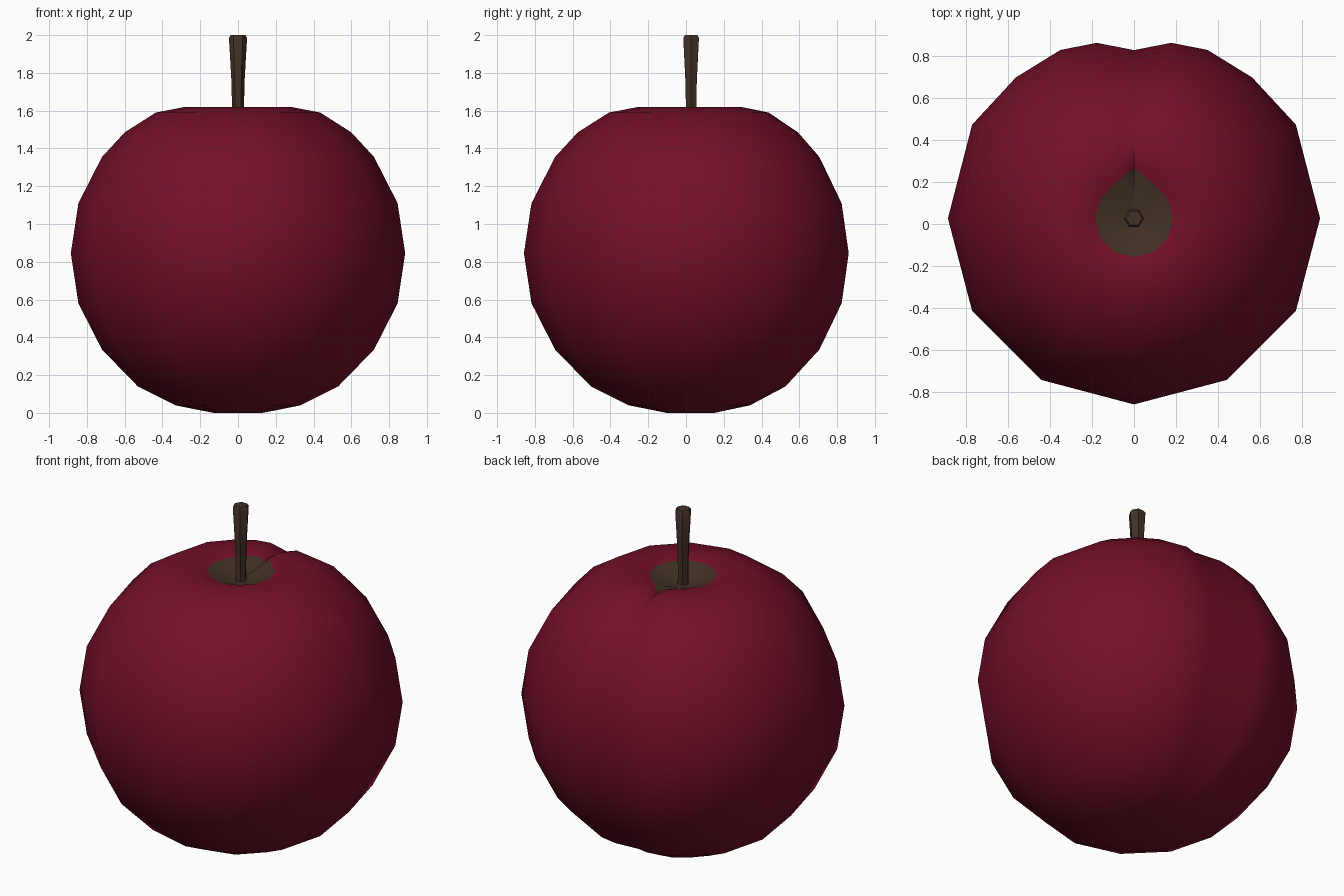
import bpy, bmesh, math

if "Cube" in bpy.data.objects:
    bpy.data.objects.remove(bpy.data.objects["Cube"])

CY = 0.027  # the fruit axis sits slightly behind centre


def material(name, rgb):
    m = bpy.data.materials.new(name)
    m.diffuse_color = (*rgb, 1)
    m.use_nodes = True
    m.node_tree.nodes["Principled BSDF"].inputs["Base Color"].default_value = m.diffuse_color
    return m


red = material("dark red skin", (0.172, 0.0048, 0.020))
brown = material("brown stem", (0.055, 0.030, 0.019))


def lathe(name, section, rings, mats, mat_rule, shape=lambda i, k, x, y, z: (x, y, z)):
    """Stack scaled copies of a cross-section, bridge them, cap both ends."""
    bm = bmesh.new()
    n = len(section)
    loops = []
    for k, (r, z) in enumerate(rings):
        pts = [shape(i, k, x * r, y * r, z) for i, (x, y) in enumerate(section)]
        loops.append([bm.verts.new((x, y + CY, z)) for x, y, z in pts])
    for k in range(len(loops) - 1):
        a, b = loops[k], loops[k + 1]
        for i in range(n):
            j = (i + 1) % n
            f = bm.faces.new((a[i], a[j], b[j], b[i]))
            f.material_index = mat_rule(k)
    bm.faces.new(loops[0][::-1])
    bm.faces.new(loops[-1]).material_index = mat_rule(len(rings) - 1)
    bmesh.ops.recalc_face_normals(bm, faces=bm.faces)
    me = bpy.data.meshes.new(name)
    bm.to_mesh(me)
    bm.free()
    for m in mats:
        me.materials.append(m)
    ob = bpy.data.objects.new(name, me)
    bpy.context.collection.objects.link(ob)
    bpy.context.view_layer.objects.active = ob
    ob.select_set(True)
    bpy.ops.object.shade_smooth_by_angle(angle=math.radians(45))
    ob.select_set(False)
    return ob


# Fruit cross-section: round at the front, creased at the back (unit radius)
half = [(0.2, 0.943), (0.395, 0.905), (0.635, 0.757), (0.87, 0.503),
        (1, 0), (0.87, -0.497), (0.5, -0.868)]
section = ([(0, -1)] + half[::-1] + [(0, 0.904)] + [(-x, y) for x, y in half])
BACK = len(half) + 1

# Fruit profile: bottom to shoulder, then down into the stem hollow
rings = [(0.13, 0), (0.33, 0.04), (0.53, 0.14), (0.72, 0.335), (0.845, 0.58),
         (0.885, 0.845), (0.845, 1.11), (0.72, 1.355), (0.60, 1.485),
         (0.435, 1.59), (0.28, 1.62), (0.185, 1.60), (0.06, 1.55)]
HOLLOW = 11
drop = {8: 0.01, 9: 0.025, 10: 0.04, 11: 0.035}


def crease(i, k, x, y, z):
    d = abs(i - BACK)
    if d == 0:
        z -= drop.get(k, 0)
    if k == HOLLOW:  # teardrop edge of the hollow
        y *= {0: 1.42, 1: 1.22, 2: 1.08}.get(d, 1)
    return x, y, z


lathe("fruit", section, rings, [red, brown], lambda k: int(k >= HOLLOW), crease)

# Six-sided stem flaring towards its top
hexagon = [(math.cos(a * math.pi / 3), math.sin(a * math.pi / 3)) for a in range(6)]
stem_rings = [(0.034, 1.50), (0.032, 1.63), (0.035, 1.76), (0.048, 1.985), (0.038, 2.0)]
lathe("stem", hexagon, stem_rings, [brown], lambda k: 0)
